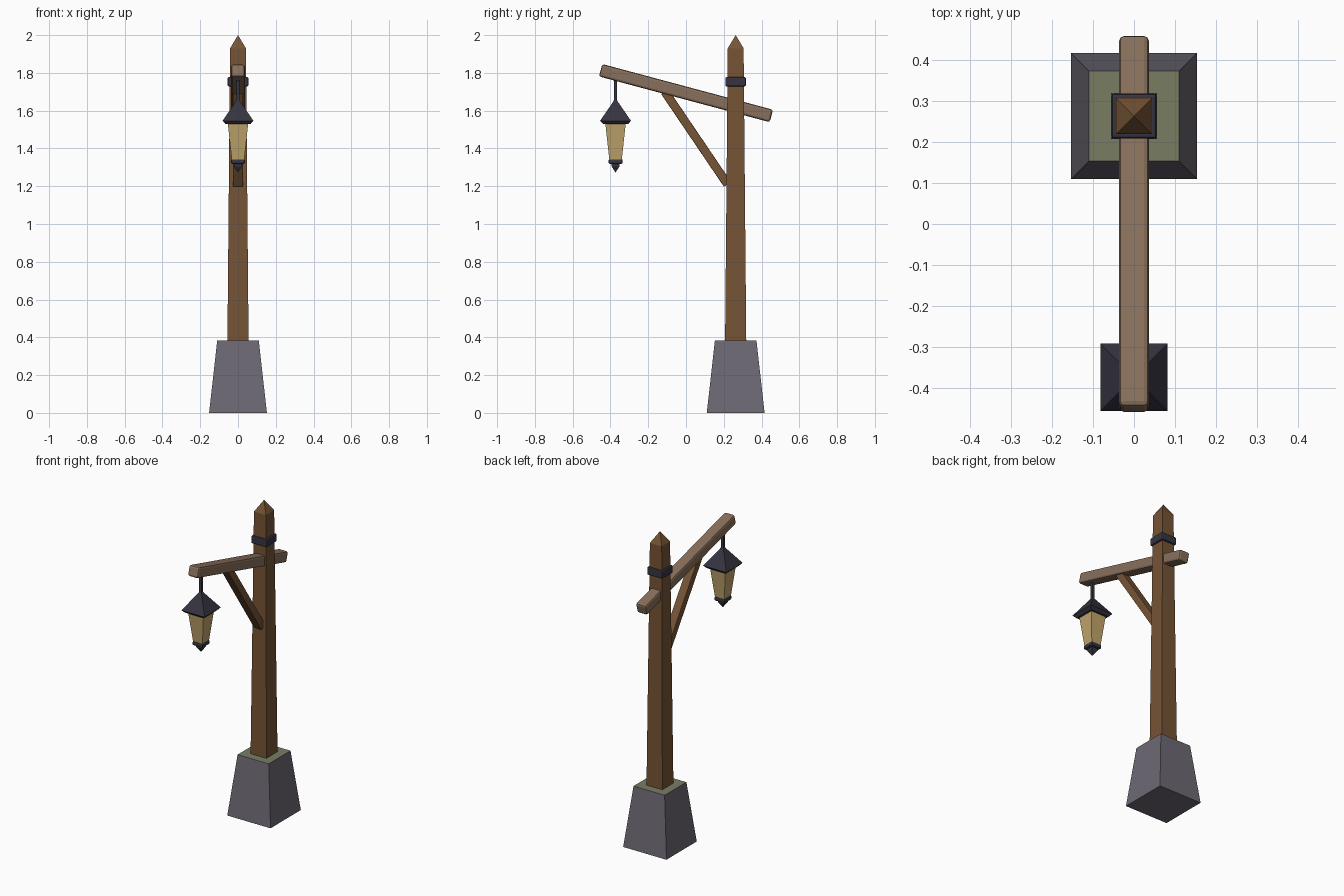
import bpy, bmesh, math
from mathutils import Vector

cube = bpy.data.objects.get("Cube")
if cube:
    bpy.data.objects.remove(cube, do_unlink=True)

POST_Y, LAMP_Y = 0.263, -0.373


def material(name, rgb):
    mat = bpy.data.materials.new(name)
    mat.use_nodes = True
    mat.diffuse_color = (*rgb, 1)
    bsdf = next(n for n in mat.node_tree.nodes if n.type == 'BSDF_PRINCIPLED')
    bsdf.inputs["Base Color"].default_value = (*rgb, 1)
    bsdf.inputs["Roughness"].default_value = 0.9
    return mat


wood = material("dark_wood", (0.181, 0.089, 0.036))
pale_wood = material("pale_wood", (0.25, 0.162, 0.107))
stone = material("grey_stone", (0.156, 0.141, 0.174))
moss = material("moss", (0.188, 0.205, 0.127))
metal = material("dark_metal", (0.037, 0.034, 0.051))
glass = material("amber_glass", (0.53, 0.375, 0.15))


def finish(name, bm, mat, bevel=0):
    bmesh.ops.recalc_face_normals(bm, faces=bm.faces)
    mesh = bpy.data.meshes.new(name)
    bm.to_mesh(mesh)
    bm.free()
    mesh.materials.append(mat)
    obj = bpy.data.objects.new(name, mesh)
    bpy.context.collection.objects.link(obj)
    if bevel:
        mod = obj.modifiers.new("soft_edges", 'BEVEL')
        mod.width, mod.segments = bevel, 2
    return obj


def square_stack(name, y, sections, mat, bevel=0):
    """Square rings of (half width, height) joined into a solid; zero width is a point."""
    bm = bmesh.new()
    rings = []
    for half, z in sections:
        corners = [(-1, -1), (1, -1), (1, 1), (-1, 1)]
        rings.append([bm.verts.new((half * a, y + half * b, z)) for a, b in corners])
    for low, high in zip(rings, rings[1:]):
        for i in range(4):
            j = (i + 1) % 4
            bm.faces.new((low[i], low[j], high[j], high[i]))
    for ring, (half, z) in ((rings[0], sections[0]), (rings[-1], sections[-1])):
        if half > 0:
            bm.faces.new(ring)
    bmesh.ops.remove_doubles(bm, verts=bm.verts, dist=0.0001)
    return finish(name, bm, mat, bevel)


def timber(name, start, end, width, depth, mat, bevel):
    """Square-cut timber between two (y, z) points."""
    a, b = Vector((0, *start)), Vector((0, *end))
    bm = bmesh.new()
    bmesh.ops.create_cube(bm, size=1)
    bmesh.ops.scale(bm, vec=(width, (b - a).length, depth), verts=bm.verts)
    obj = finish(name, bm, mat, bevel)
    obj.location = (a + b) / 2
    obj.rotation_euler.x = math.atan2(b.z - a.z, b.y - a.y)
    return obj


# Stone footing with a mossy top
footing = square_stack("footing", POST_Y, [(0.153, 0), (0.11, 0.384)], stone)
footing.data.materials.append(moss)
for face in footing.data.polygons:
    if face.normal.z > 0.9:
        face.material_index = 1

# Tapered post with pointed top, and its metal collar
square_stack("post", POST_Y, [(0.056, 0.384), (0.042, 1.93), (0, 2)], wood)
square_stack("collar", POST_Y, [(0.055, 1.728), (0.055, 1.778)], metal, 0.008)

# Sloping arm and diagonal brace
timber("arm", (-0.452, 1.814), (0.452, 1.572), 0.072, 0.068, pale_wood, 0.012)
timber("brace", (-0.112, 1.7), (0.22, 1.21), 0.054, 0.046, wood, 0.004)

# Hanging lantern
square_stack("hanger", LAMP_Y, [(0.008, 1.63), (0.008, 1.78)], metal)
square_stack("lantern_roof", LAMP_Y,
             [(0.066, 1.529), (0.082, 1.546), (0.014, 1.645), (0.008, 1.655)], metal)
square_stack("lantern_glass", LAMP_Y, [(0.033, 1.34), (0.054, 1.532)], glass)
square_stack("lantern_base", LAMP_Y, [(0.037, 1.318), (0.037, 1.344)], metal, 0.007)
square_stack("lantern_finial", LAMP_Y, [(0, 1.272), (0.021, 1.305), (0.021, 1.32)], metal)
